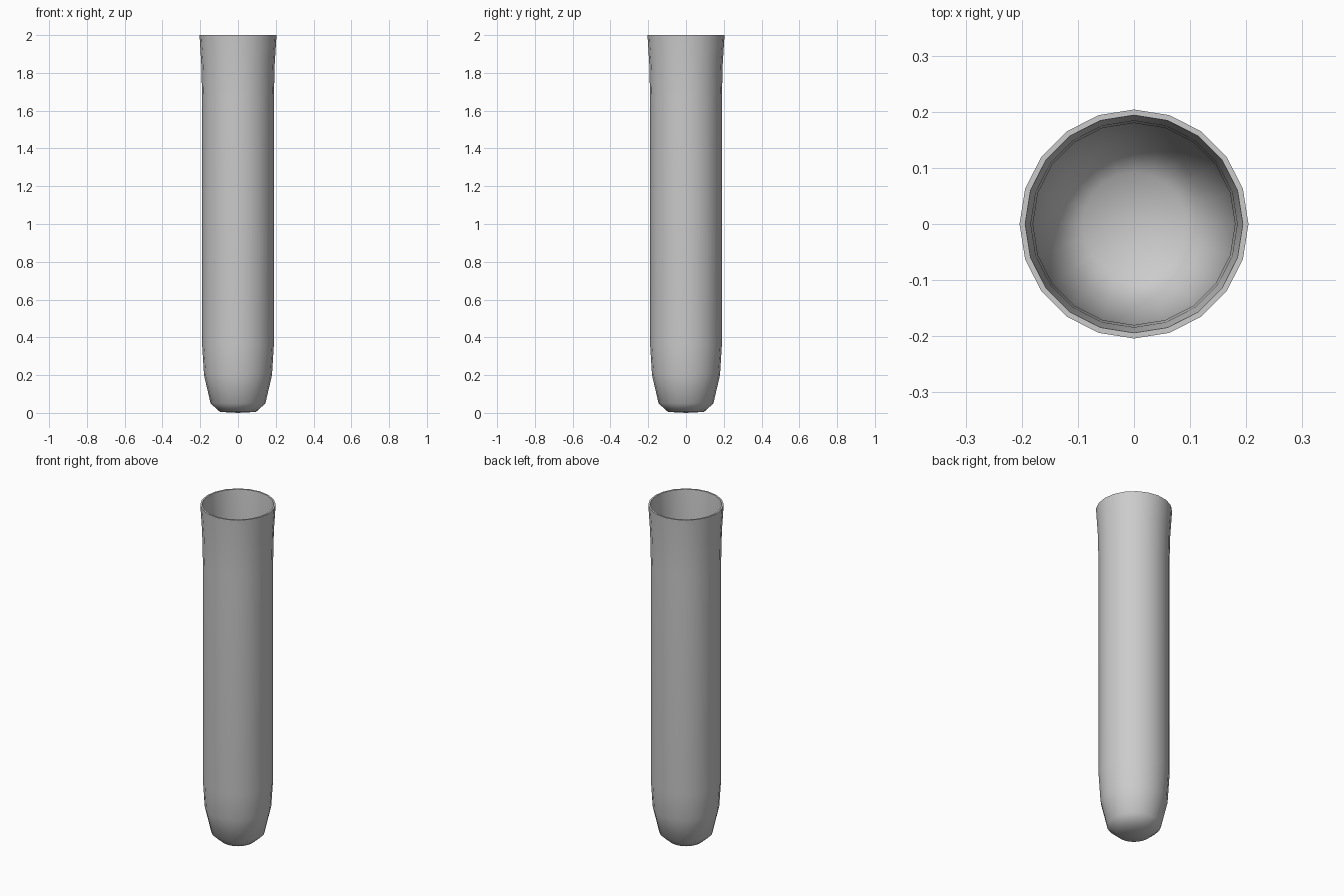
import bpy, bmesh, math

if "Cube" in bpy.data.objects:
    bpy.data.objects.remove(bpy.data.objects["Cube"])

SIDES = 20

# Outer profile from bottom to rim, then inner profile back down (radius, height)
outer = [(0.095, 0.005), (0.145, 0.05), (0.18, 0.2), (0.19, 0.36),
         (0.19, 1.66), (0.194, 1.84), (0.204, 2.0)]
inner = [(0.194, 2.0), (0.184, 1.84), (0.18, 1.66), (0.18, 0.36),
         (0.17, 0.202), (0.137, 0.057), (0.092, 0.015)]

bm = bmesh.new()


def ring(r, z):
    return [bm.verts.new((r * math.cos(a), r * math.sin(a), z))
            for a in (2 * math.pi * i / SIDES for i in range(SIDES))]


# Lathe the walls
rings = [ring(r, z) for r, z in outer + inner]
for low, high in zip(rings, rings[1:]):
    for i in range(SIDES):
        j = (i + 1) % SIDES
        bm.faces.new((low[i], low[j], high[j], high[i]))

# Close the rounded bottom outside and inside
for loop, z in ((rings[0], 0.0), (rings[-1], 0.01)):
    tip = bm.verts.new((0, 0, z))
    for i in range(SIDES):
        bm.faces.new((loop[i], loop[(i + 1) % SIDES], tip))

bmesh.ops.recalc_face_normals(bm, faces=bm.faces)
mesh = bpy.data.meshes.new("test_tube")
bm.to_mesh(mesh)
bm.free()
tube = bpy.data.objects.new("test_tube", mesh)
bpy.context.collection.objects.link(tube)

# Smooth walls, crisp rim
bpy.context.view_layer.objects.active = tube
tube.select_set(True)
bpy.ops.object.shade_smooth_by_angle(angle=math.radians(60))
